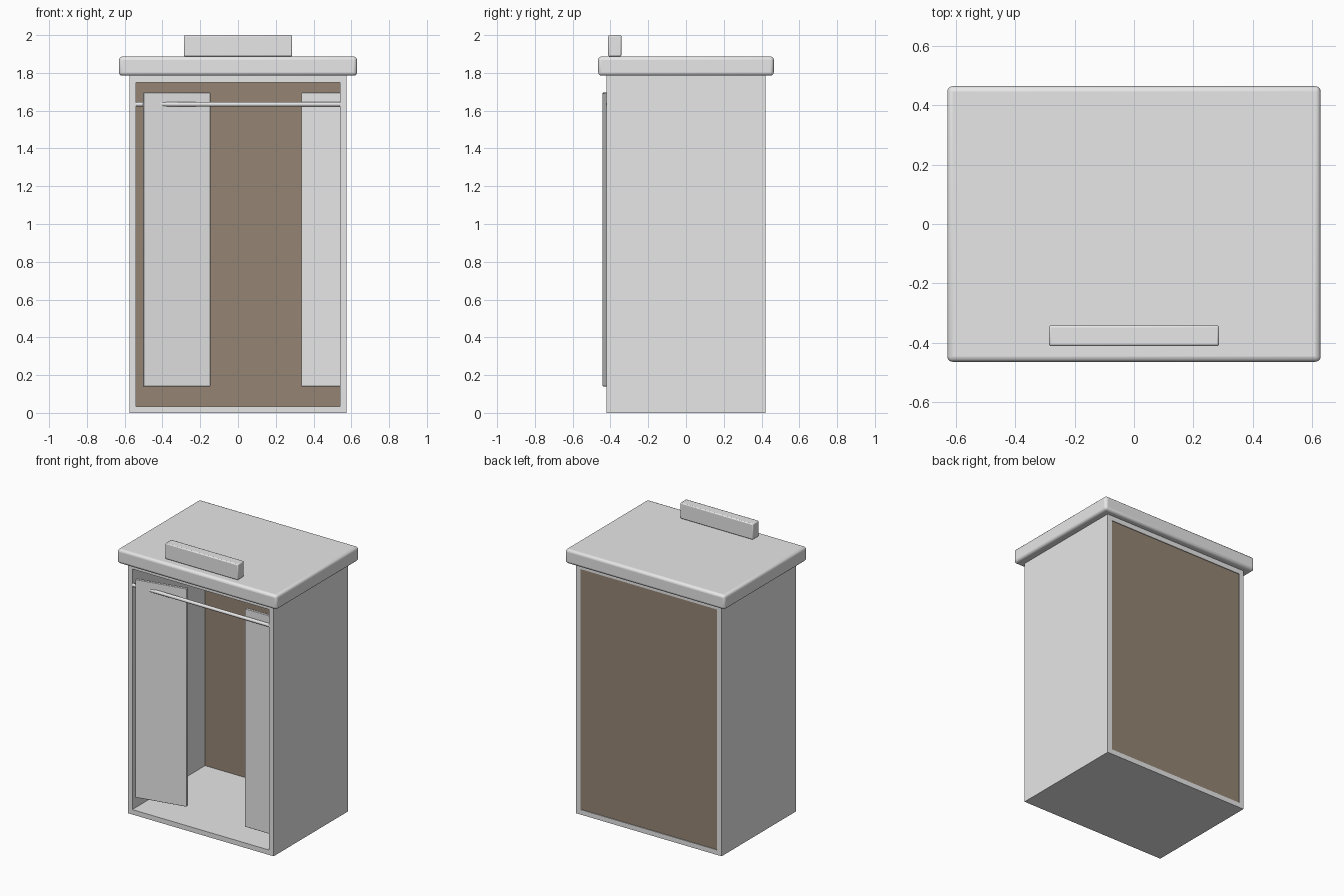
import bpy
import math

cube = bpy.data.objects.get("Cube")
if cube:
    bpy.data.objects.remove(cube, do_unlink=True)


def make_material(name, rgb):
    mat = bpy.data.materials.new(name)
    mat.use_nodes = True
    mat.diffuse_color = (*rgb, 1)
    mat.node_tree.nodes["Principled BSDF"].inputs["Base Color"].default_value = (*rgb, 1)
    return mat


GREY = make_material("light_grey", (0.8, 0.8, 0.8))
BROWN = make_material("dull_brown", (0.30, 0.235, 0.175))


def finish(obj, name, mat, bevel, segments):
    obj.name = name
    obj.data.materials.append(mat)
    bpy.ops.object.transform_apply(location=False, rotation=False, scale=True)
    if bevel:
        mod = obj.modifiers.new("Bevel", "BEVEL")
        mod.width = bevel
        mod.segments = segments
    bpy.ops.object.shade_smooth_by_angle(angle=math.radians(35))
    return obj


def box(name, x, y, z, mat=GREY, bevel=0.0, segments=2, turn=0.0):
    """Box spanning the given (min, max) pairs, turned about its centre."""
    spans = (x, y, z)
    bpy.ops.mesh.primitive_cube_add(size=1, location=[(a + b) / 2 for a, b in spans])
    obj = bpy.context.object
    obj.scale = [b - a for a, b in spans]
    finish(obj, name, mat, bevel, segments)
    obj.rotation_euler.z = turn
    return obj


W, D, H, T = 0.575, 0.42, 1.785, 0.035   # half width, half depth, height, board
INNER = W - T

# Carcass boards
for side, name in ((-1, "right_side"), (1, "left_side")):
    box(name, sorted((side * INNER, side * W)), (-D, D), (0, H))
box("floor_board", (-INNER, INNER), (-D, D), (0, T))
box("ceiling_board", (-INNER, INNER), (-D, D), (H - T, H))
box("back_panel", (-INNER, INNER), (D - 0.02, D - 0.005), (T, H - T), BROWN)

# Overhanging top and crest
box("top_slab", (-0.63, 0.63), (-0.465, 0.465), (H, 1.887), bevel=0.018, segments=3)
box("crest", (-0.287, 0.287), (-0.412, -0.342), (1.887, 2.0), bevel=0.007)

# Doors: one swung slightly, one slid against the side
swing = 0.2
box("right_door", (-0.506, -0.144), (-0.406, -0.386), (0.14, 1.695),
    bevel=0.003, turn=swing)
box("left_door", (0.335, 0.555), (-0.402, -0.382), (0.14, 1.695), bevel=0.003)

# Hanging rail
bpy.ops.mesh.primitive_cylinder_add(vertices=16, radius=0.012, depth=2 * INNER,
                                    location=(0, -0.412, 1.634),
                                    rotation=(0, math.pi / 2, 0))
finish(bpy.context.object, "door_rail", GREY, 0, 0)
